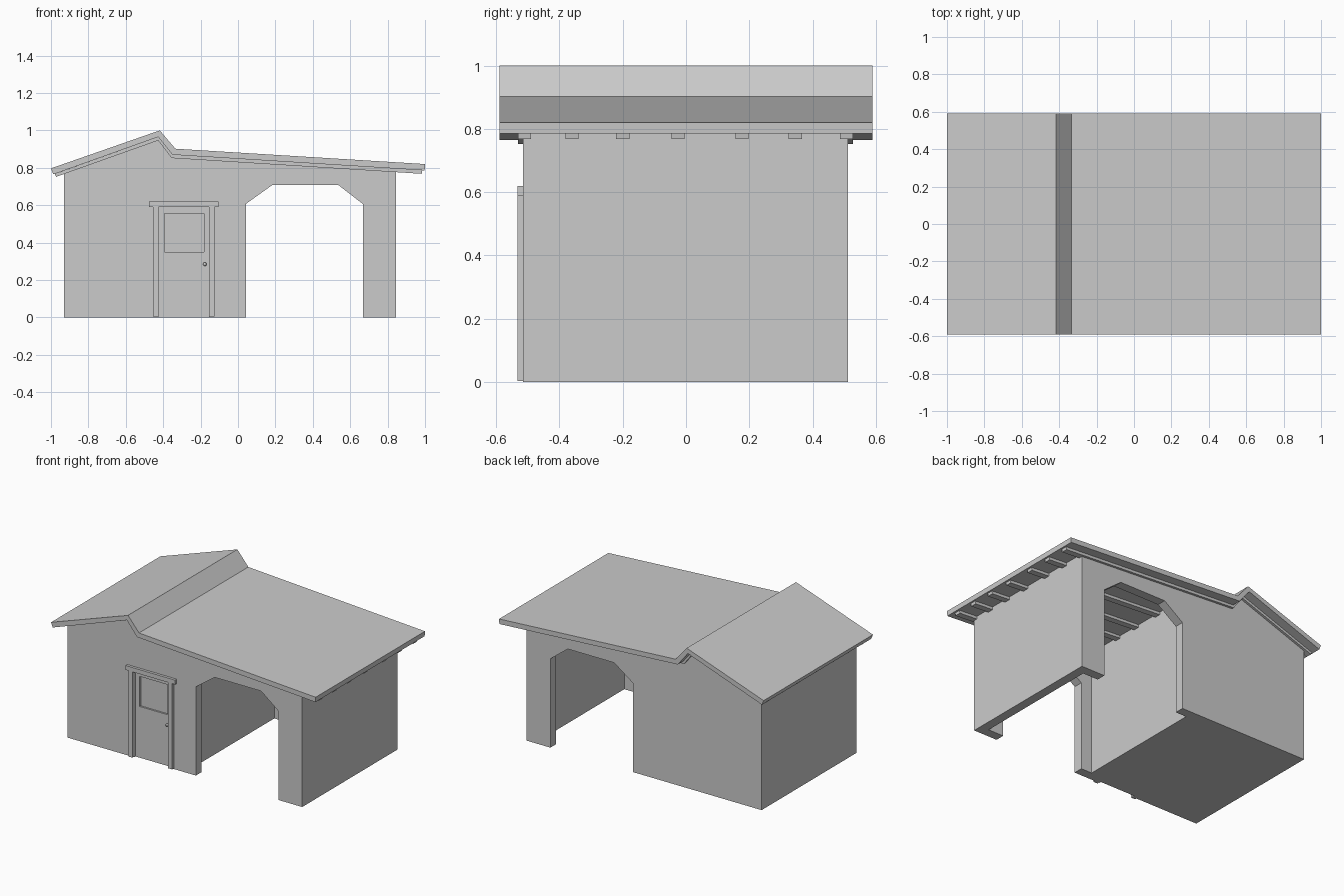
import bpy, bmesh
from mathutils import Matrix, Vector

if "Cube" in bpy.data.objects:
    bpy.data.objects.remove(bpy.data.objects["Cube"])


def add_object(name, bm):
    bmesh.ops.recalc_face_normals(bm, faces=bm.faces)
    mesh = bpy.data.meshes.new(name)
    bm.to_mesh(mesh)
    bm.free()
    obj = bpy.data.objects.new(name, mesh)
    bpy.context.collection.objects.link(obj)
    return obj


def prism(name, profile, y0, y1):
    """Extrude an (x, z) outline from y0 to y1."""
    bm = bmesh.new()
    face = bm.faces.new([bm.verts.new((x, y0, z)) for x, z in profile])
    ext = bmesh.ops.extrude_face_region(bm, geom=[face])
    verts = [v for v in ext["geom"] if isinstance(v, bmesh.types.BMVert)]
    bmesh.ops.translate(bm, verts=verts, vec=(0, y1 - y0, 0))
    return add_object(name, bm)


def box(name, x0, x1, y0, y1, z0, z1):
    return prism(name, [(x0, z0), (x1, z0), (x1, z1), (x0, z1)], y0, y1)


# Roof outlines, left eave to right eave
roof_top = [(-1, 0.797), (-0.418, 1.0), (-0.335, 0.902), (1.0, 0.82)]
roof_under = [(-0.987, 0.765), (-0.427, 0.965), (-0.351, 0.87), (0.998, 0.786)]
rafter_under = [(-0.972, 0.752), (-0.427, 0.946), (-0.355, 0.852), (0.982, 0.768)]
rafter_top = [(-0.98, 0.767), *roof_under[1:3], (0.985, 0.787)]

FRONT, BACK, T = -0.515, 0.512, 0.063
LEFT, RIGHT, INNER = -0.93, 0.846, -0.04

# Roof slab
prism("roof", roof_top + roof_under[::-1], -0.59, 0.59)

# Rafters under the roof
for y in (-0.51, -0.36, -0.2, -0.025, 0.177, 0.345, 0.507):
    prism("rafter", rafter_top + rafter_under[::-1], y - 0.021, y + 0.021)

# Gable walls with the carport arch; the front one also has a doorway
gable = [(RIGHT, 0), (RIGHT, 0.796), roof_under[2], roof_under[1], (LEFT, 0.785), (LEFT, 0)]
doorway = [(-0.425, 0), (-0.425, 0.59), (-0.155, 0.59), (-0.155, 0)]
arch = [(0.042, 0), (0.042, 0.607), (0.185, 0.709), (0.535, 0.709), (0.667, 0.607), (0.667, 0)]
prism("front_wall", gable + doorway + arch, FRONT, FRONT + T)
prism("back_wall", gable + arch, BACK - T, BACK)

# Enclosed room and carport side wall
prism("room", [(LEFT, 0), (INNER, 0), (INNER, 0.85), roof_under[2], roof_under[1],
               (LEFT, 0.785)], FRONT + T, BACK - T)
box("side_wall", RIGHT - T, RIGHT, FRONT + T, BACK - T, 0, 0.796)

# Door with a recessed window
DOOR_Y = FRONT + 0.015
wx0, wx1, wz0, wz1 = -0.393, -0.183, 0.35, 0.555
box("door_lower_panel", -0.425, -0.155, DOOR_Y, FRONT + T, 0, wz0)
box("door_top_rail", -0.425, -0.155, DOOR_Y, FRONT + T, wz1, 0.59)
box("door_left_stile", -0.425, wx0, DOOR_Y, FRONT + T, wz0, wz1)
box("door_right_stile", wx1, -0.155, DOOR_Y, FRONT + T, wz0, wz1)
box("door_window", wx0, wx1, DOOR_Y + 0.012, FRONT + T, wz0, wz1)

# Door trim
for side, x in (("left", -0.455), ("right", -0.155)):
    box(side + "_door_post", x, x + 0.03, -0.533, FRONT + 0.02, 0.004, 0.59)
box("door_lintel", -0.476, -0.103, -0.533, FRONT + 0.01, 0.59, 0.62)

# Door knob
bm = bmesh.new()
bmesh.ops.create_uvsphere(bm, u_segments=12, v_segments=8, radius=0.01,
                          matrix=Matrix.Translation(Vector((-0.177, DOOR_Y - 0.012, 0.285))))
add_object("door_knob", bm)
